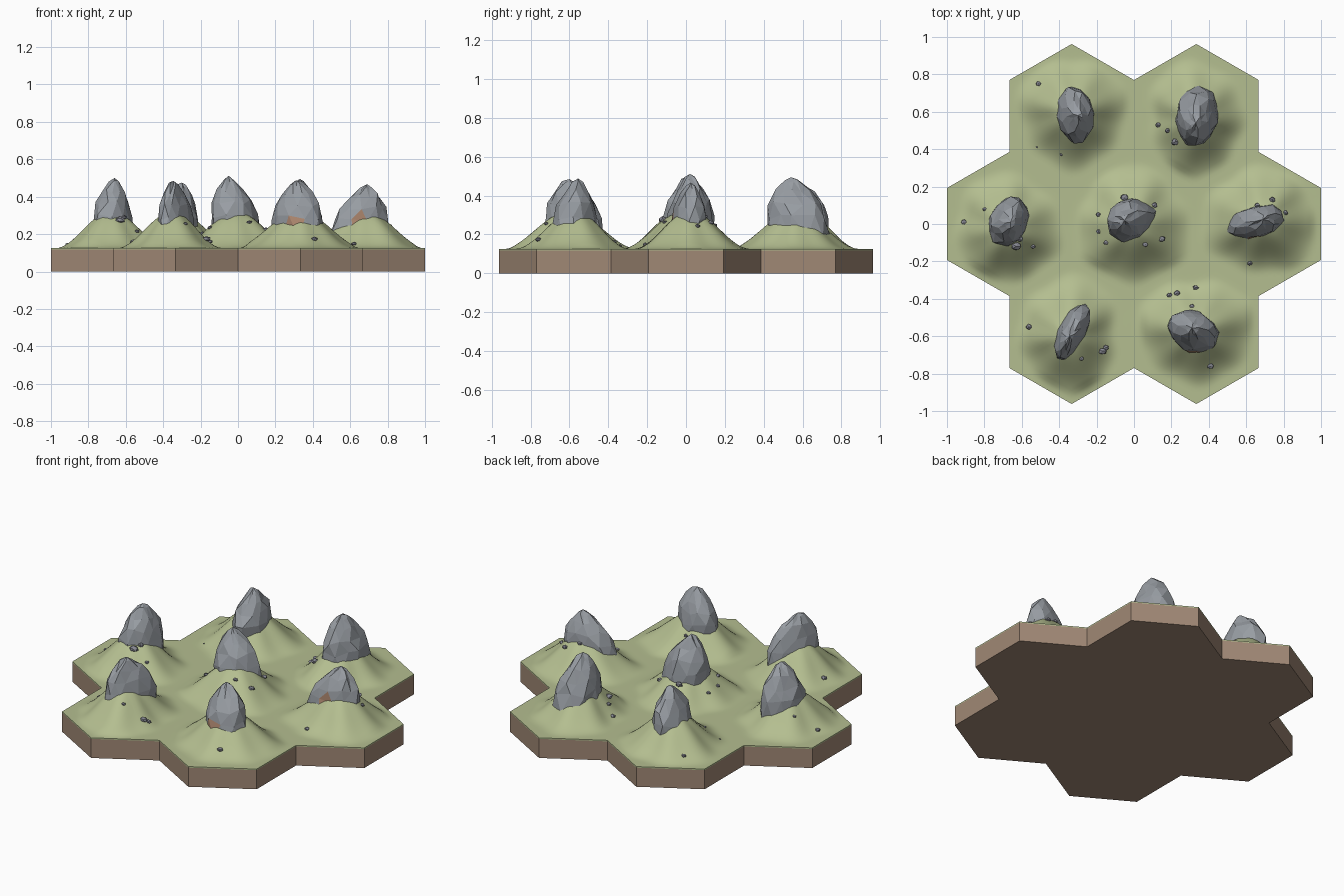
import bpy, bmesh, math, random
from mathutils import Vector

if "Cube" in bpy.data.objects:
    bpy.data.objects.remove(bpy.data.objects["Cube"])

random.seed(4)
R = 0.3849                      # tile corner radius
APO = R * math.cos(math.pi / 6)
TOP = 0.125
TILES = [(0, 0)] + [(2 * APO * math.cos(k * math.pi / 3), 2 * APO * math.sin(k * math.pi / 3)) for k in range(6)]

def srgb(name, *c):
    m = bpy.data.materials.new(name)
    m.diffuse_color = [((v / 255 + 0.055) / 1.055) ** 2.4 for v in c] + [1]
    m.use_nodes = True
    m.node_tree.nodes["Principled BSDF"].inputs["Base Color"].default_value = m.diffuse_color
    return m

GRASS = srgb("grass green", 180, 190, 144)
EARTH = srgb("earth brown", 160, 136, 117)
STONE = srgb("stone grey", 152, 157, 163)
PEBBLE = srgb("pebble grey", 134, 135, 145)
CLAY = srgb("clay patch", 172, 134, 110)

def finish(name, bm, *mats):
    bmesh.ops.recalc_face_normals(bm, faces=bm.faces[:])
    me = bpy.data.meshes.new(name)
    bm.to_mesh(me)
    bm.free()
    ob = bpy.data.objects.new(name, me)
    bpy.context.collection.objects.link(ob)
    for m in mats:
        me.materials.append(m)
    return ob

def tile_sheet(z):
    """Seven joined hexagons sharing their corners."""
    bm = bmesh.new()
    for cx, cy in TILES:
        bm.faces.new([bm.verts.new((cx + R * math.sin(k * math.pi / 3),
                                    cy + R * math.cos(k * math.pi / 3), z)) for k in range(6)])
    bmesh.ops.remove_doubles(bm, verts=bm.verts[:], dist=0.002)
    return bm

# Hills: centre x, y, radius x, y
HILLS = [(-.33, .60, .28, .28), (.33, .56, .24, .30), (-.68, -.03, .27, .28), (-.01, -.01, .29, .30),
         (.68, .02, .30, .27), (-.35, -.60, .25, .31), (.33, -.57, .31, .26)]

def ground_height(x, y):
    h = 0
    for i, (cx, cy, rx, ry) in enumerate(HILLS):
        dx, dy = x - cx, y - cy
        a = math.atan2(dy, dx)
        d = math.hypot(dx / rx, dy / ry) / (1.12 + .06 * math.sin(3 * a + i) + .04 * math.sin(7 * a + 2 * i))
        if d < 1:
            h = max(h, .195 * math.cos(d * math.pi / 2) ** 2)
    # flatten towards the tile borders
    edge = max(APO - max(abs((x - tx) * math.cos(k * math.pi / 3) + (y - ty) * math.sin(k * math.pi / 3))
                         for k in range(3)) for tx, ty in TILES)
    t = min(1, max(0, edge / .07))
    return TOP + h * t * t * (3 - 2 * t)

# Earth base with outer walls only
bm = tile_sheet(0)
ext = bmesh.ops.extrude_face_region(bm, geom=bm.faces[:], use_keep_orig=True)["geom"]
bmesh.ops.translate(bm, vec=(0, 0, TOP - .007), verts=[g for g in ext if isinstance(g, bmesh.types.BMVert)])
bmesh.ops.delete(bm, geom=[g for g in ext if isinstance(g, bmesh.types.BMFace)], context="FACES_ONLY")
finish("earth_base", bm, EARTH)

# Grass sheet raised into hills, with a thin rim
bm = tile_sheet(TOP)
bmesh.ops.poke(bm, faces=bm.faces[:])
bmesh.ops.subdivide_edges(bm, edges=bm.edges[:], cuts=15, use_grid_fill=True)
for v in bm.verts:
    v.co.z = ground_height(v.co.x, v.co.y)
rim = bmesh.ops.extrude_edge_only(bm, edges=[e for e in bm.edges if e.is_boundary])["geom"]
bmesh.ops.translate(bm, vec=(0, 0, -.007), verts=[g for g in rim if isinstance(g, bmesh.types.BMVert)])
grass = finish("grass_hills", bm, GRASS)
bpy.context.view_layer.objects.active = grass
grass.select_set(True)
bpy.ops.object.shade_smooth_by_angle(angle=math.radians(50))
grass.select_set(False)

# Rock peaks: centre x, y, half length, half width, turn in degrees, tip x, y, z
ROCKS = [("back_left", -.32, .59, .155, .10, 95, -.30, .58, .475),
         ("back_right", .335, .58, .16, .115, 85, .33, .54, .495),
         ("left", -.675, .01, .14, .105, 70, -.66, .01, .50),
         ("centre", -.01, .02, .135, .11, 25, -.05, .02, .512),
         ("right", .645, .005, .15, .09, 15, .69, .025, .467),
         ("front_left", -.33, -.575, .17, .075, 64, -.345, -.60, .485),
         ("front_right", .325, -.58, .145, .115, -22, .31, -.555, .488)]
PATCHES = {"right": (.67, -.09, .26), "front_right": (.28, -.68, .27)}
LEVELS = [(0, 1.0), (.33, .97), (.56, .82), (.77, .55), (.92, .25)]
SIDES = 10

for name, cx, cy, a, b, turn, tx, ty, tz in ROCKS:
    bm = bmesh.new()
    low, t0, rings = .19, math.radians(turn), []
    for j, (f, r) in enumerate(LEVELS):
        ring = []
        for k in range(SIDES):
            t = 2 * math.pi * (k + .5 * (j % 2) + random.uniform(-.2, .2)) / SIDES
            q = r * random.uniform(.92, 1.08)
            u, w = a * q * math.cos(t), b * q * math.sin(t)
            x = cx + (tx - cx) * f + u * math.cos(t0) - w * math.sin(t0)
            y = cy + (ty - cy) * f + u * math.sin(t0) + w * math.cos(t0)
            z = low + (tz - low) * f + (random.uniform(-.014, .014) if j else 0)
            ring.append(bm.verts.new((x, y, z)))
        rings.append(ring)
    tip = bm.verts.new((tx, ty, tz))
    bm.faces.new(rings[0])
    for j, (p, q) in enumerate(zip(rings, rings[1:])):
        for k in range(SIDES):
            n = (k + 1) % SIDES
            if j % 2 == 0:      # staggered rings
                bm.faces.new((p[k], p[n], q[k]))
                bm.faces.new((p[n], q[n], q[k]))
            else:
                bm.faces.new((p[k], q[n], q[k]))
                bm.faces.new((p[k], p[n], q[n]))
    for k in range(SIDES):
        bm.faces.new((rings[-1][k], rings[-1][(k + 1) % SIDES], tip))
    # clay-coloured faces low on two of the rocks
    if name in PATCHES:
        spot = Vector(PATCHES[name])
        for f in sorted(bm.faces, key=lambda f: (f.calc_center_median() - spot).length)[:2]:
            f.material_index = 1
    finish(name + "_rock", bm, STONE, CLAY)

# Loose stones: x, y, size in hundredths
PEBBLES = [(-51, 75, 1.6), (-52, 41, .6), (-39, 37, .9), (13, 53, 1.7), (18, 50, 1.6), (22, 44, 2.3),
           (-91, 1, 1.6), (-80, 8, 1.3), (-63, -12, 2.8), (-54, -12, 1.4), (-61, -8, 1.8),
           (-19, 5, 1.4), (-19, -4, 1.4), (-15, -10, 1.5), (11, 10, 1.8), (15, -8, 1.9), (6, -11, 1.5),
           (-5, 14, 2.4), (74, 13, 1.8), (66, 10, 1.5), (81, 6, 1.5), (62, -21, 1.5),
           (-56, -55, 1.9), (-17, -68, 2.4), (-15, -66, 1.7), (-28, -72, 1.3),
           (19, -38, 1.6), (23, -37, 1.8), (33, -34, 1.7), (31, -44, 1.4), (41, -76, 2.0)]
bm = bmesh.new()
for px, py, s in PEBBLES:
    x, y, s = px / 100, py / 100, s / 100
    z = ground_height(x, y) + .25 * s
    for v in bmesh.ops.create_icosphere(bm, subdivisions=1, radius=s)["verts"]:
        v.co *= random.uniform(.85, 1.15)
        v.co = Vector((v.co.x + x, v.co.y * .85 + y, v.co.z * .65 + z))
finish("loose_stones", bm, PEBBLE)
